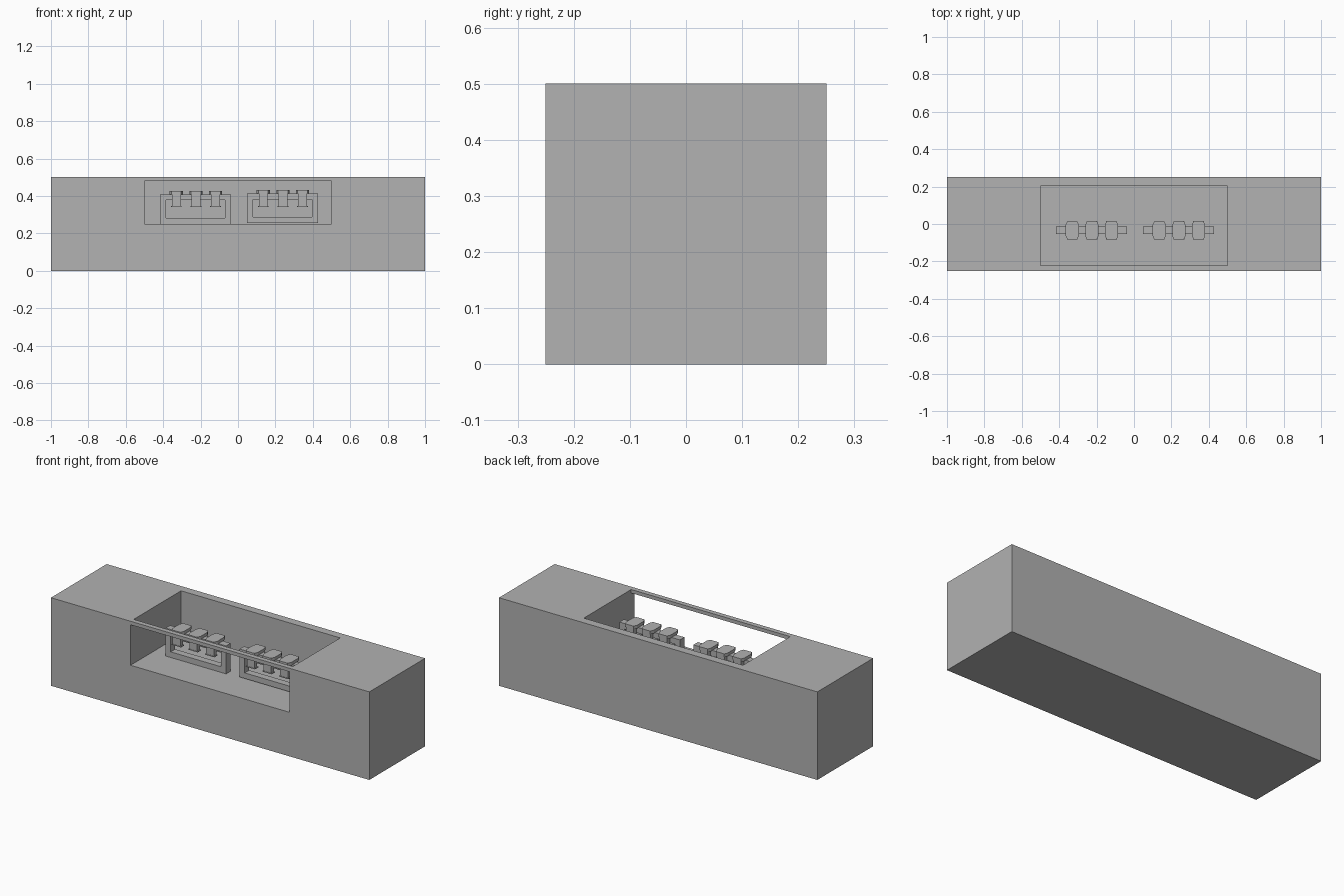
import bpy
import bmesh
from mathutils import Vector

cube = bpy.data.objects.get("Cube")
if cube:
    bpy.data.objects.remove(cube, do_unlink=True)

grey = bpy.data.materials.new("plain grey")
grey.use_nodes = True
colour = (0.445, 0.445, 0.445, 1)
grey.diffuse_color = colour
grey.node_tree.nodes["Principled BSDF"].inputs["Base Color"].default_value = colour


def finish(name, bm):
    bmesh.ops.recalc_face_normals(bm, faces=bm.faces)
    mesh = bpy.data.meshes.new(name)
    bm.to_mesh(mesh)
    bm.free()
    mesh.materials.append(grey)
    obj = bpy.data.objects.new(name, mesh)
    bpy.context.collection.objects.link(obj)
    return obj


def add_prism(bm, points, sweep):
    """Extrude a flat outline along a vector."""
    face = bm.faces.new([bm.verts.new(p) for p in points])
    extruded = bmesh.ops.extrude_face_region(bm, geom=[face], use_keep_orig=True)
    verts = [v for v in extruded["geom"] if isinstance(v, bmesh.types.BMVert)]
    bmesh.ops.translate(bm, verts=verts, vec=Vector(sweep))


def add_box(bm, x0, x1, y0, y1, z0, z1):
    outline = [(x0, y0, z0), (x1, y0, z0), (x1, y1, z0), (x0, y1, z0)]
    add_prism(bm, outline, (0, 0, z1 - z0))


# Long block
bm = bmesh.new()
add_box(bm, -1, 1, -0.25, 0.25, 0, 0.5)
block = finish("block", bm)

# Recess open to the top and front, leaving a thin rail at the front top edge
FLOOR = 0.25
section = [(-0.3, FLOOR), (0.203, FLOOR), (0.203, 0.6),
           (-0.222, 0.6), (-0.222, 0.48), (-0.3, 0.48)]
bm = bmesh.new()
add_prism(bm, [(-0.5, y, z) for y, z in section], (1, 0, 0))
cutter = finish("recess_cutter", bm)
cutter.hide_render = True
cut = block.modifiers.new("recess", "BOOLEAN")
cut.operation = "DIFFERENCE"
cut.solver = "EXACT"
cut.object = cutter
bpy.context.view_layer.update()
carved = bpy.data.meshes.new_from_object(
    block.evaluated_get(bpy.context.evaluated_depsgraph_get()))
block.modifiers.clear()
block.data = carved
bpy.data.objects.remove(cutter, do_unlink=True)


def make_rack(side, cx, lift):
    y, half, bar = -0.034, 0.19, 0.032
    base, top = FLOOR + lift, 0.409 + lift

    # Upright rectangular frame with an open middle
    bm = bmesh.new()
    add_prism(bm, [(cx + sx * half, y - 0.02, z) for sx, z in
                   ((-1, base), (1, base), (1, top), (-1, top))], (0, 0.04, 0))
    frame = finish(side + "_frame", bm)
    bm = bmesh.new()
    add_box(bm, cx - half + bar, cx + half - bar, -0.2, 0.2, base + bar, top - bar)
    hole = finish("frame_cutter", bm)
    mod = frame.modifiers.new("opening", "BOOLEAN")
    mod.solver = "EXACT"
    mod.object = hole
    bpy.context.view_layer.update()
    opened = bpy.data.meshes.new_from_object(
        frame.evaluated_get(bpy.context.evaluated_depsgraph_get()))
    frame.modifiers.clear()
    frame.data = opened
    bpy.data.objects.remove(hole, do_unlink=True)

    # Three saddle clips over the top bar
    for i in (-1, 0, 1):
        x = cx + 0.002 + i * 0.105
        bm = bmesh.new()
        cap = [(-0.026, -0.05), (0.026, -0.05), (0.035, -0.03), (0.035, 0.03),
               (0.026, 0.05), (-0.026, 0.05), (-0.035, 0.03), (-0.035, -0.03)]
        add_prism(bm, [(x + px, y + py, top - 0.001) for px, py in cap], (0, 0, 0.018))
        for s in (-1, 1):
            ya, yb = sorted((y + s * 0.0205, y + s * 0.046))
            add_box(bm, x - 0.024, x + 0.024, ya, yb, 0.345, top)
            add_box(bm, x - 0.029, x + 0.029, ya - 0.002, yb + 0.002, 0.34, 0.345)
        finish(f"{side}_clip_{i + 2}", bm)


make_rack("right", -0.227, 0)
make_rack("left", 0.238, 0.005)
